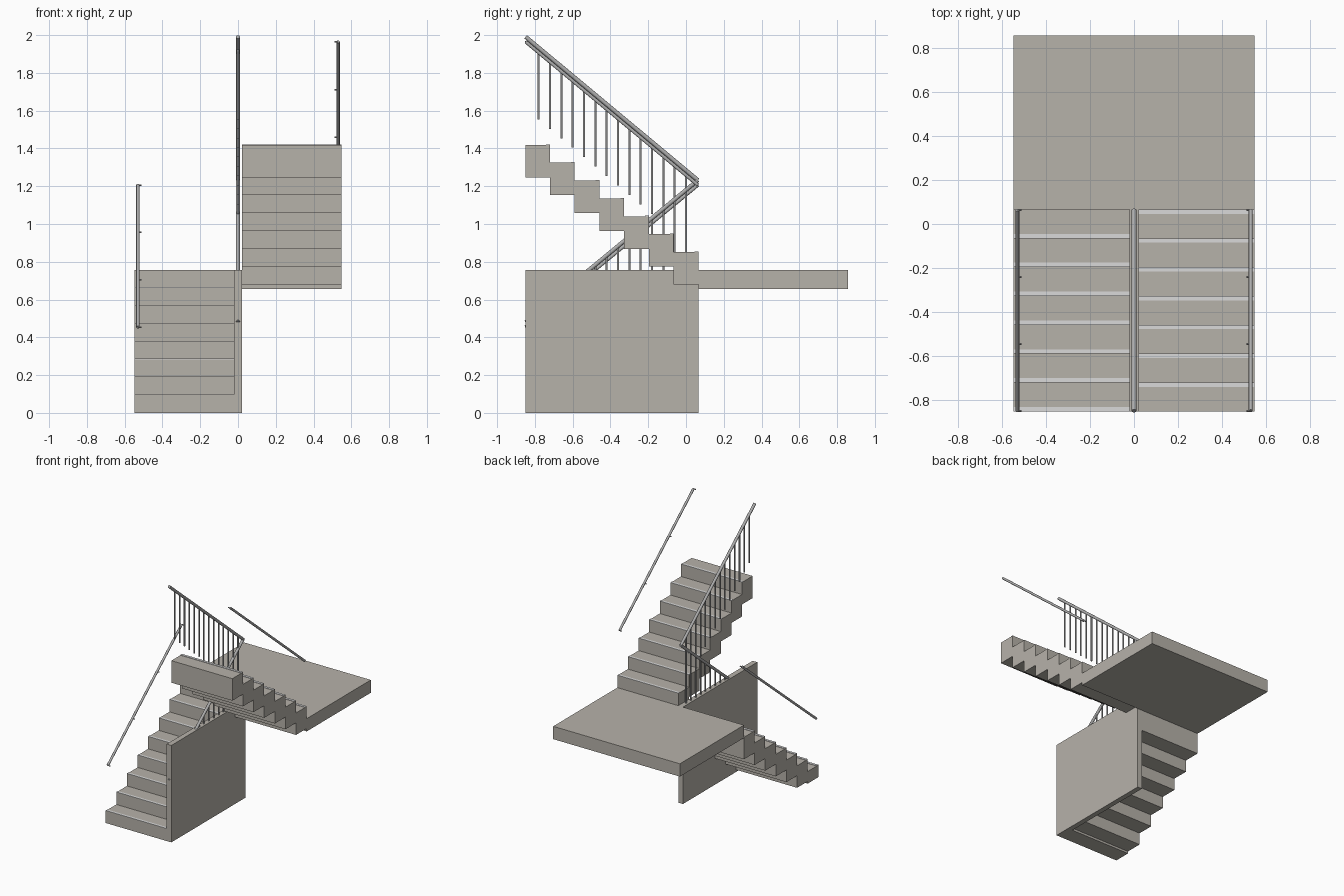
import bpy, bmesh, math
from mathutils import Vector

old = bpy.data.objects.get("Cube")
if old:
    bpy.data.objects.remove(old, do_unlink=True)


def material(name, rgb):
    m = bpy.data.materials.new(name)
    m.use_nodes = True
    m.diffuse_color = (*rgb, 1)
    m.node_tree.nodes["Principled BSDF"].inputs["Base Color"].default_value = (*rgb, 1)
    return m


CONCRETE = material("warm_grey_concrete", (0.47, 0.445, 0.40))
STRIP = material("pale_grey_nosing", (0.70, 0.70, 0.70))
METAL = material("grey_metal", (0.42, 0.42, 0.42))


def finish(name, bm, mat):
    bmesh.ops.recalc_face_normals(bm, faces=bm.faces)
    mesh = bpy.data.meshes.new(name)
    bm.to_mesh(mesh)
    bm.free()
    mesh.materials.append(mat)
    obj = bpy.data.objects.new(name, mesh)
    bpy.context.collection.objects.link(obj)
    return obj


def prism(name, x0, x1, profile, mat):
    """Extrude a (y, z) profile from x0 to x1."""
    bm = bmesh.new()
    face = bm.faces.new([bm.verts.new((x0, y, z)) for y, z in profile])
    out = bmesh.ops.extrude_face_region(bm, geom=[face])
    verts = [v for v in out["geom"] if isinstance(v, bmesh.types.BMVert)]
    bmesh.ops.translate(bm, verts=verts, vec=(x1 - x0, 0, 0))
    return finish(name, bm, mat)


def box(name, x0, x1, y0, y1, z0, z1, mat):
    return prism(name, x0, x1, [(y0, z0), (y1, z0), (y1, z1), (y0, z1)], mat)


def rod(name, a, b, radius, sides=12):
    a, b = Vector(a), Vector(b)
    bm = bmesh.new()
    bmesh.ops.create_cone(bm, cap_ends=True, segments=sides, radius1=radius,
                          radius2=radius, depth=(b - a).length)
    turn = (b - a).to_track_quat("Z", "Y")
    bmesh.ops.rotate(bm, verts=bm.verts, matrix=turn.to_matrix())
    bmesh.ops.translate(bm, verts=bm.verts, vec=(a + b) / 2)
    obj = finish(name, bm, METAL)
    bpy.ops.object.select_all(action="DESELECT")
    obj.select_set(True)
    bpy.context.view_layer.objects.active = obj
    bpy.ops.object.shade_smooth_by_angle(angle=math.radians(50))
    return obj


FRONT, EDGE, BACK = -0.851, 0.066, 0.857
HALF, WALL = 0.547, 0.02
STEPS, RISE, LANDING, THICK = 7, 0.0946, 0.757, 0.172
RUN = (EDGE - FRONT) / STEPS


def flight(name, x0, x1, y_start, direction, z_start):
    """Stepped slab with a stepped underside and a nosing strip on each tread."""
    top, under = [], []
    for i in range(STEPS):
        ya = y_start + direction * RUN * i
        yb = ya + direction * RUN
        z = z_start + RISE * (i + 1)
        low = max(0, z - THICK)
        top += [(ya, z), (yb, z)]
        under += [(ya, low), (yb, low)]
        box(f"{name}_nosing_{i + 1}", x0, x1, ya, ya + direction * 0.02,
            z, z + 0.003, STRIP)
    prism(name, x0, x1, top + under[::-1], CONCRETE)


# Concrete body
box("landing", -HALF, HALF, EDGE, BACK, LANDING - 0.1, LANDING, CONCRETE)
box("middle_wall", -WALL, WALL, FRONT, EDGE, 0, LANDING, CONCRETE)
flight("lower_flight", -HALF, -WALL, FRONT, 1, 0)
flight("upper_flight", WALL, HALF, EDGE, -1, LANDING)

# Handrails: a middle pair meeting at a bend, and one along each outer side
Y_LOW, Y_HIGH = -0.849, 0.063
JOIN, UPPER_END, LOWER_END = 1.232, 1.991, 0.48
DROP, OUTER = 0.026, 0.53

for part, end, side in (("lower", LOWER_END, -1), ("upper", UPPER_END, 1)):
    def rail_z(y):
        return JOIN + (end - JOIN) * (Y_HIGH - y) / (Y_HIGH - Y_LOW)

    rod(f"{part}_middle_rail", (0, Y_HIGH, JOIN), (0, Y_LOW, end), 0.011)
    x = side * OUTER
    rod(f"{part}_outer_rail", (x, Y_HIGH, JOIN - DROP), (x, Y_LOW, end - DROP), 0.009)

    # Short pegs along the outer rail
    for i in range(4):
        y = Y_HIGH + (Y_LOW - Y_HIGH) * i / 3
        z = rail_z(y) - DROP
        rod(f"{part}_rail_peg_{i + 1}", (x, y, z), (x - side * 0.02, y, z), 0.004, 8)

    # Round balusters under the middle rail
    for i in range(14):
        y = -0.06 * i
        top = rail_z(y)
        bottom = top - 0.38
        if side < 0:
            bottom = min(bottom, LANDING - 0.02)
            if top < LANDING:
                continue
        rod(f"{part}_baluster_{i + 1}", (0, y, bottom), (0, y, top), 0.0055, 8)
